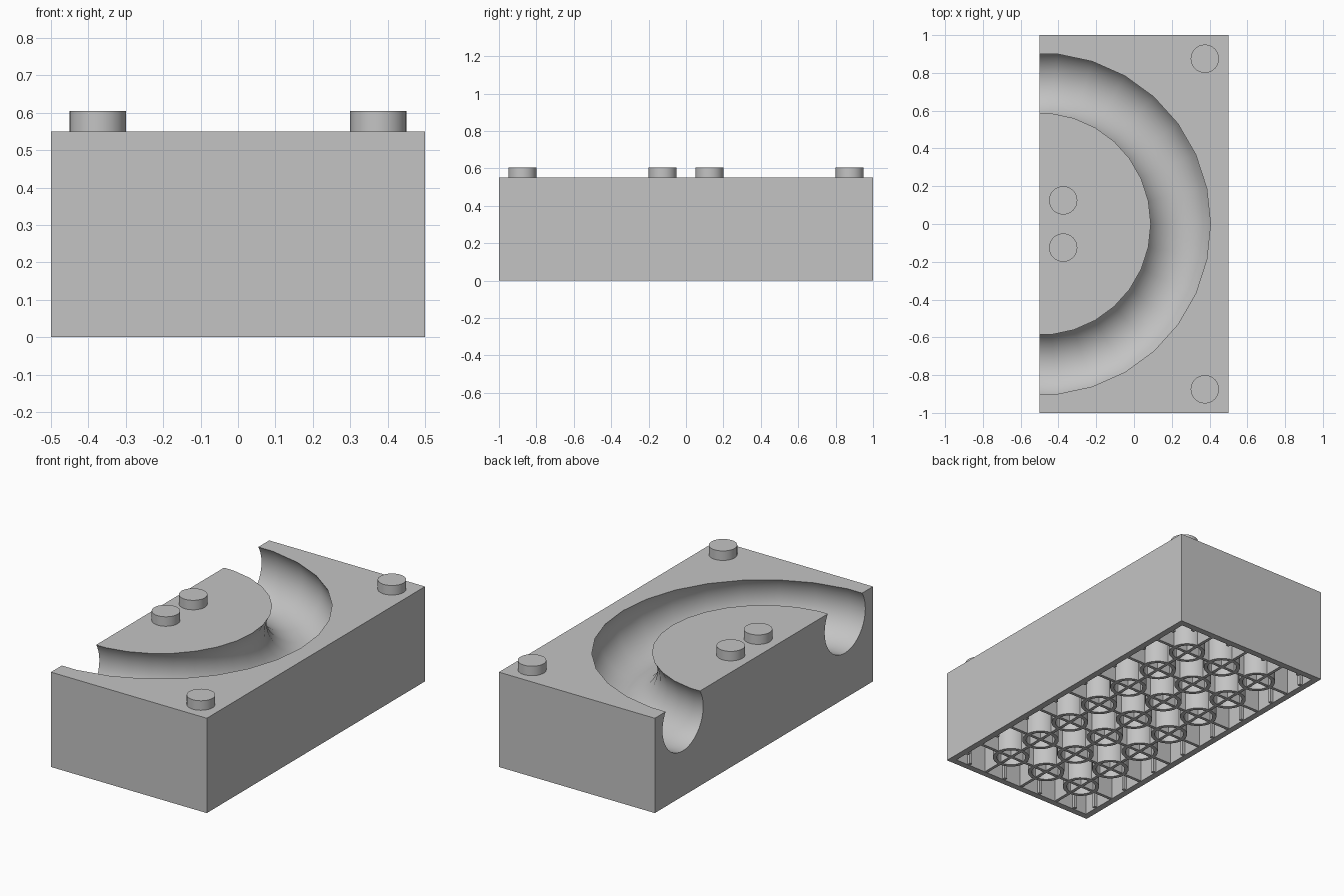
import bpy, bmesh
from math import pi, radians
from mathutils import Matrix, Vector

if "Cube" in bpy.data.objects:
    bpy.data.objects.remove(bpy.data.objects["Cube"])

gray = bpy.data.materials.new("light_gray")
gray.use_nodes = True
COLOR = (0.55, 0.55, 0.55, 1)
gray.diffuse_color = COLOR
gray.node_tree.nodes["Principled BSDF"].inputs["Base Color"].default_value = COLOR

PITCH = 0.25
HALF_X, HALF_Y, TOP = 0.5, 1.0, 0.55
WALL, CEILING = 0.037, 0.225


def add_box(bm, low, high):
    low, high = Vector(low), Vector(high)
    size = high - low
    matrix = Matrix.Translation((low + high) / 2) @ Matrix.Diagonal((*size, 1))
    bmesh.ops.create_cube(bm, size=1, matrix=matrix)


def add_tube(bm, x, y, inner, outer, bottom, top):
    part = bmesh.new()
    ring = [part.verts.new((r, 0, z)) for r, z in
            ((inner, bottom), (outer, bottom), (outer, top), (inner, top))]
    edges = [part.edges.new((ring[i], ring[(i + 1) % 4])) for i in range(4)]
    bmesh.ops.spin(part, geom=ring + edges, cent=(0, 0, 0), axis=(0, 0, 1),
                   angle=2 * pi, steps=24, use_merge=True)
    bmesh.ops.remove_doubles(part, verts=part.verts, dist=0.0001)
    bmesh.ops.recalc_face_normals(part, faces=part.faces)
    bmesh.ops.translate(part, verts=part.verts, vec=(x, y, 0))
    mesh = bpy.data.meshes.new("tube_piece")
    part.to_mesh(mesh)
    part.free()
    bm.from_mesh(mesh)
    bpy.data.meshes.remove(mesh)


def finish(name, bm):
    mesh = bpy.data.meshes.new(name)
    bm.to_mesh(mesh)
    bm.free()
    mesh.materials.append(gray)
    obj = bpy.data.objects.new(name, mesh)
    bpy.context.collection.objects.link(obj)
    return obj


def activate(obj):
    bpy.ops.object.select_all(action="DESELECT")
    obj.select_set(True)
    bpy.context.view_layer.objects.active = obj


def smooth(obj):
    activate(obj)
    bpy.ops.object.shade_smooth_by_angle(angle=radians(35))


def cut(obj, cutter):
    cutter.hide_render = True
    mod = obj.modifiers.new("cut", "BOOLEAN")
    mod.operation = "DIFFERENCE"
    mod.solver = "EXACT"
    mod.object = cutter
    activate(obj)
    bpy.ops.object.modifier_apply(modifier=mod.name)
    bpy.data.objects.remove(cutter)


# Block with a hollow underside and a half-ring round channel in its top
bm = bmesh.new()
add_box(bm, (-HALF_X, -HALF_Y, 0), (HALF_X, HALF_Y, TOP))
body = finish("block_body", bm)

bm = bmesh.new()
add_box(bm, (-HALF_X + WALL, -HALF_Y + WALL, -0.1),
        (HALF_X - WALL, HALF_Y - WALL, CEILING))
cut(body, finish("cavity_cutter", bm))

bpy.ops.mesh.primitive_torus_add(
    location=(-HALF_X, 0, TOP - 0.1), major_radius=0.747, minor_radius=0.1875,
    major_segments=30, minor_segments=40)
channel = bpy.context.object
channel.name = "channel_cutter"
channel.data.materials.append(gray)
cut(body, channel)
smooth(body)

# Studs on top
bm = bmesh.new()
for x, y in ((0.375, 0.875), (-0.375, 0.125)):
    for side in (-1, 1):
        bmesh.ops.create_cone(bm, cap_ends=True, segments=32, radius1=0.075,
                              radius2=0.075, depth=0.065,
                              matrix=Matrix.Translation((x, y * side, TOP + 0.0225)))
smooth(finish("top_studs", bm))

# Tubes on the underside grid
bm = bmesh.new()
for i in range(-1, 2):
    for j in range(-3, 4):
        add_tube(bm, i * PITCH, j * PITCH, 0.079, 0.1, 0, CEILING + 0.01)
smooth(finish("underside_tubes", bm))

# Crossing ribs through the tube centres
bm = bmesh.new()
T = 0.009
END_X, END_Y = HALF_X - WALL / 2, HALF_Y - WALL / 2
for i in range(-1, 2):
    x = i * PITCH
    add_box(bm, (x - T, -END_Y, 0.002), (x + T, END_Y, CEILING + 0.01))
for j in range(-3, 4):
    y = j * PITCH
    add_box(bm, (-END_X, y - T, 0.002), (END_X, y + T, CEILING + 0.01))
finish("underside_ribs", bm)

# Small grip ridges on the inner walls
bm = bmesh.new()
REACH = 0.055
for side in (-1, 1):
    for j in range(8):
        y = (j - 3.5) * PITCH
        xs = sorted((side * END_X, side * (HALF_X - REACH)))
        add_box(bm, (xs[0], y - T, 0.002), (xs[1], y + T, CEILING + 0.01))
    for i in range(4):
        x = (i - 1.5) * PITCH
        ys = sorted((side * END_Y, side * (HALF_Y - REACH)))
        add_box(bm, (x - T, ys[0], 0.002), (x + T, ys[1], CEILING + 0.01))
finish("wall_ridges", bm)
